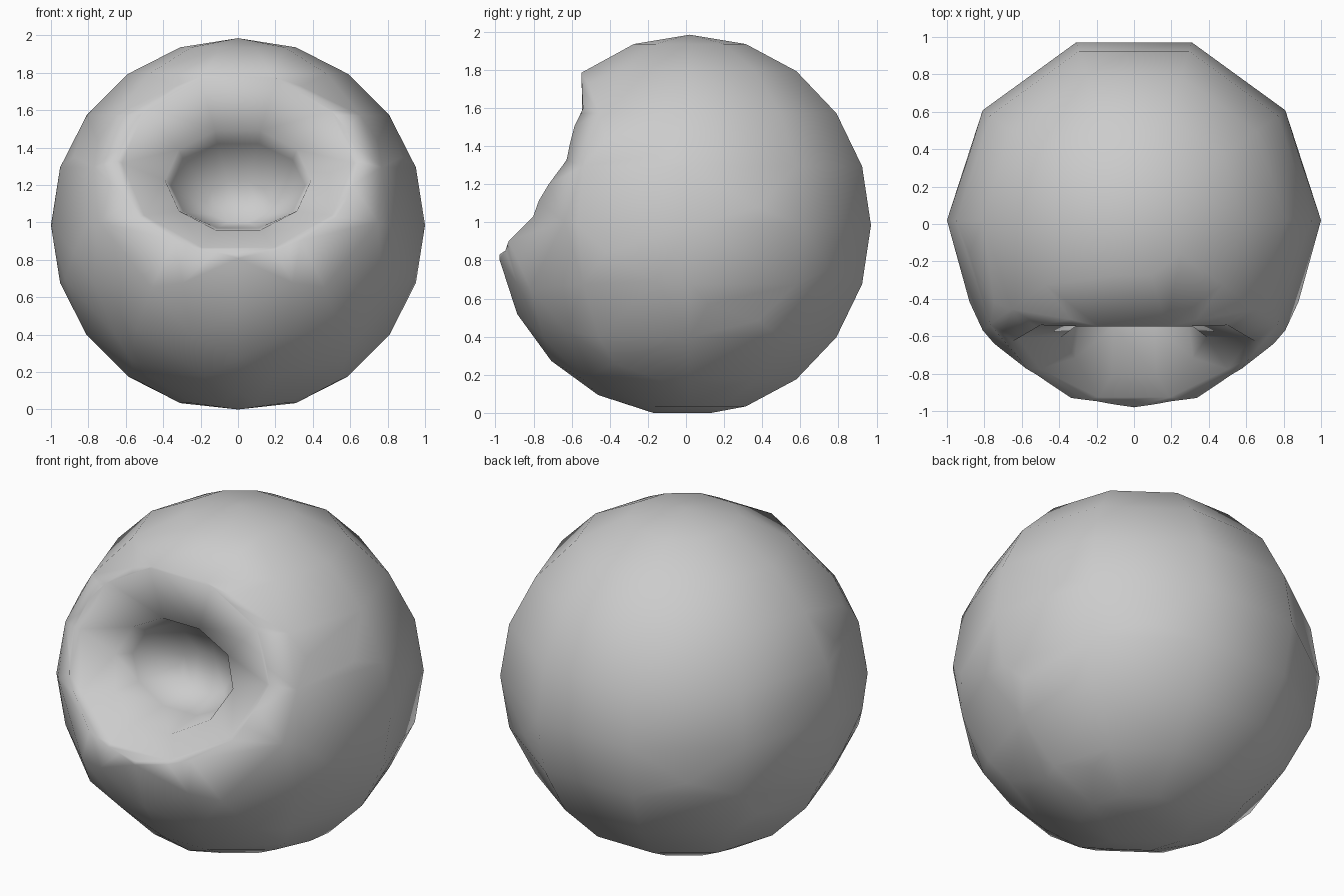
import bpy, bmesh, math
from mathutils import Matrix

if "Cube" in bpy.data.objects:
    bpy.data.objects.remove(bpy.data.objects["Cube"])


def add_ball(bm, centre, radius, tilt, spin):
    """Ten-sided ball, spun about its own axis and leaned towards the front."""
    mat = (Matrix.Translation(centre) @ Matrix.Rotation(math.radians(tilt), 4, 'X')
           @ Matrix.Rotation(math.radians(spin), 4, 'Z'))
    return bmesh.ops.create_uvsphere(bm, u_segments=10, v_segments=10,
                                     radius=radius, matrix=mat)["verts"]


def make_object(name, bm):
    bmesh.ops.recalc_face_normals(bm, faces=bm.faces)
    me = bpy.data.meshes.new(name)
    bm.to_mesh(me)
    bm.free()
    ob = bpy.data.objects.new(name, me)
    bpy.context.collection.objects.link(ob)
    return ob


# Round body: upright ball wrapped together with a slightly smaller leaning one
bm = bmesh.new()
upright = add_ball(bm, (0, 0.02, 0.985), 1.0, 0, 18)
bmesh.ops.delete(bm, geom=[min(upright, key=lambda v: v.co.z)], context='VERTS')
add_ball(bm, (0, -0.02, 0.96), 0.972, 63, 0)
verts = [v.co.copy() for v in bm.verts]
bm.free()
bm = bmesh.new()
for co in verts:
    bm.verts.new(co)
bmesh.ops.convex_hull(bm, input=bm.verts)
loose = [v for v in bm.verts if not v.link_faces]
bmesh.ops.delete(bm, geom=loose, context='VERTS')
body = make_object("round_body", bm)

# Funnel-shaped hollow: bottom (y, z), top (y, z), half width, push-back at sides
rings = [(-1.20, 0.70, -0.60, 2.10, 0.86, 0.14),
         (-0.94, 0.865, -0.56, 1.77, 0.62, 0.14),
         (-0.82, 0.96, -0.55, 1.49, 0.39, 0.08),
         (-0.55, 0.97, -0.42, 1.42, 0.36, 0.0),
         (-0.34, 1.00, -0.30, 1.22, 0.17, 0.0)]
N = 10
bm = bmesh.new()
loops = []
for yb, zb, yt, zt, w, push in rings:
    loop = []
    for i in range(N):
        a = 2 * math.pi * (i + 0.5) / N
        s = 0.5 - 0.5 * math.cos(a) / math.cos(math.pi / N)
        loop.append(bm.verts.new((w * math.sin(a),
                                  yb + (yt - yb) * s + push * math.sin(a) ** 2,
                                  zb + (zt - zb) * s)))
    loops.append(loop)
for a, b in zip(loops, loops[1:]):
    for i in range(N):
        j = (i + 1) % N
        bm.faces.new((a[i], a[j], b[j], b[i]))
bm.faces.new(loops[0])
bm.faces.new(loops[-1])
bmesh.ops.triangulate(bm, faces=bm.faces[:])
cutter = make_object("hollow_cutter", bm)
cutter.hide_render = True

# Carve the hollow
mod = body.modifiers.new("carve", 'BOOLEAN')
mod.operation, mod.object, mod.solver = 'DIFFERENCE', cutter, 'EXACT'
bpy.context.view_layer.objects.active = body
body.select_set(True)
bpy.ops.object.modifier_apply(modifier=mod.name)
bpy.data.objects.remove(cutter, do_unlink=True)

# Clean slivers, settle on the ground and shade smooth
bm = bmesh.new()
bm.from_mesh(body.data)
bmesh.ops.remove_doubles(bm, verts=bm.verts, dist=0.02)
low = min(v.co.z for v in bm.verts)
bmesh.ops.translate(bm, verts=bm.verts, vec=(0, 0, -low))
bm.to_mesh(body.data)
bm.free()
bpy.ops.object.shade_smooth()
